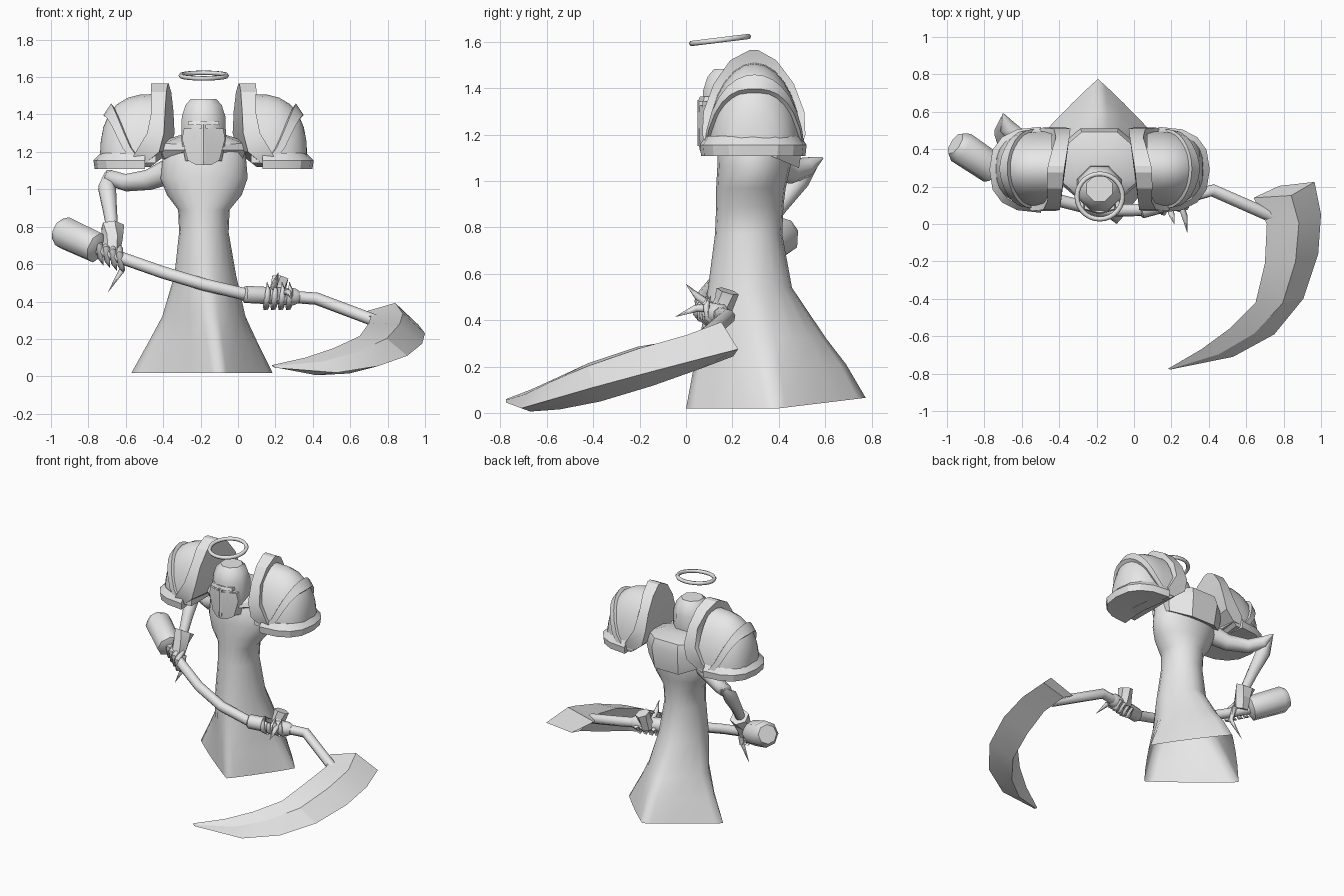
import bpy, bmesh, math
from mathutils import Vector

CX = -0.184                                  # symmetry plane of the figure
grey = bpy.data.materials.new("plain grey")
grey.diffuse_color = (0.8, 0.8, 0.8, 1)


def finish(name, bm, angle):
    bmesh.ops.remove_doubles(bm, verts=bm.verts, dist=0.0003)
    bmesh.ops.recalc_face_normals(bm, faces=bm.faces)
    me = bpy.data.meshes.new(name)
    bm.to_mesh(me)
    bm.free()
    me.materials.append(grey)
    ob = bpy.data.objects.new(name, me)
    bpy.context.collection.objects.link(ob)
    bpy.ops.object.select_all(action='DESELECT')
    ob.select_set(True)
    bpy.context.view_layer.objects.active = ob
    bpy.ops.object.shade_smooth_by_angle(angle=math.radians(angle))
    return ob


def loft(name, rings, caps=(True, True), angle=32, flip=False):
    """Skin closed rings of equal length; flip mirrors across the figure."""
    bm = bmesh.new()
    rows = [[bm.verts.new((2 * CX - p[0] if flip else p[0], p[1], p[2])) for p in r]
            for r in rings]
    n = len(rows[0])
    for a, b in zip(rows, rows[1:]):
        for i in range(n):
            j = (i + 1) % n
            bm.faces.new((a[i], a[j], b[j], b[i]))
    if caps[0]:
        bm.faces.new(rows[0])
    if caps[1]:
        bm.faces.new(rows[-1])
    return finish(name, bm, angle)


def spow(v, e):
    return math.copysign(abs(v) ** e, v)


def ring(z, x0, x1, y0, y1, p=2, n=20, tilt=0, turn=0, skew=0, lift=0):
    """Superellipse ring: p=1 diamond, p=2 ellipse; tilt and lift raise the back."""
    out = []
    for i in range(n):
        a = 2 * math.pi * (i + turn) / n
        c, s = spow(math.cos(a), 2 / p), spow(math.sin(a), 2 / p)
        out.append(((x0 + x1) / 2 + c * (x1 - x0) / 2 + skew * max(0, -s),
                    (y0 + y1) / 2 + s * (y1 - y0) / 2, z + tilt * s + lift * max(0, s)))
    return out


def tube(name, pts, radii, n=8, angle=62):
    pts = [Vector(p) for p in pts]
    rings = []
    for i, (p, r) in enumerate(zip(pts, radii)):
        d = (pts[min(i + 1, len(pts) - 1)] - pts[max(i - 1, 0)]).normalized()
        u = d.cross(Vector((0.31, 0.52, 0.8))).normalized()
        v = d.cross(u)
        rings.append([p + r * (u * math.cos(2 * math.pi * k / n) + v * math.sin(2 * math.pi * k / n))
                      for k in range(n)])
    return loft(name, rings, angle=angle)


# Robe: diamond hem, waist, chest
loft("robe", [
    ring(0.018, -0.57, 0.185, 0.0, 0.775, 1.05, skew=0.10, lift=0.047),
    ring(0.18, -0.48, 0.105, 0.03, 0.69, 1.2, skew=0.07, lift=0.03),
    ring(0.32, -0.405, 0.04, 0.06, 0.605, 1.4, skew=0.04),
    ring(0.54, -0.34, -0.01, 0.095, 0.457, 1.8),
    ring(0.77, -0.315, -0.05, 0.125, 0.415),
    ring(0.89, -0.32, -0.045, 0.13, 0.42),
    ring(0.97, -0.38, 0.02, 0.13, 0.43),
    ring(1.06, -0.415, 0.052, 0.135, 0.45),
    ring(1.2, -0.40, 0.04, 0.14, 0.45),
    ring(1.25, -0.34, -0.04, 0.17, 0.42)], caps=(False, True), angle=100)

# Collar: faceted tub, hanging lower at the back, rounded on top
loft("collar", [
    ring(1.13, -0.41, 0.04, 0.13, 0.50, 2.2, 8, -0.08, 0.5),
    ring(1.21, -0.43, 0.06, 0.11, 0.525, 2.2, 8, 0.0, 0.5),
    ring(1.255, -0.41, 0.04, 0.12, 0.505, 2.2, 8, 0.02, 0.5),
    ring(1.285, -0.32, -0.05, 0.17, 0.41, 2.2, 8, 0.01, 0.5)], angle=34)

# Helmet
loft("helmet", [ring(z, CX - r, CX + r, 0.19 - r, 0.19 + r, 2, 8, 0, 0.5) for z, r in
     [(1.15, 0.105), (1.27, 0.130), (1.39, 0.126), (1.45, 0.105), (1.482, 0.075)]], angle=48)


def wedge(name, rows):
    """Face plate pieces pointed forward: rows of (z, half width, nose y, side y)."""
    loft(name, [[(CX - w, s, z), (CX, f, z), (CX + w, s, z), (CX + w, 0.2, z), (CX - w, 0.2, z)]
                for z, w, f, s in rows], angle=15)


wedge("face_guard", [(1.13, 0.04, 0.06, 0.075), (1.155, 0.085, 0.055, 0.095),
                     (1.27, 0.115, 0.05, 0.10), (1.325, 0.105, 0.055, 0.095)])
wedge("brow", [(1.343, 0.085, 0.052, 0.075), (1.365, 0.08, 0.06, 0.08)])
wedge("nose_guard", [(1.15, 0.012, 0.05, 0.055), (1.35, 0.012, 0.05, 0.055)])

# Halo
bpy.ops.mesh.primitive_torus_add(major_radius=0.122, minor_radius=0.013, major_segments=28,
                                 minor_segments=6, location=(-0.183, 0.147, 1.608),
                                 rotation=(math.radians(7), 0, 0))
halo = bpy.context.object
halo.name = "halo"
halo.data.materials.append(grey)
bpy.ops.object.shade_smooth_by_angle(angle=math.radians(65))


def dome(t, a, k=1.0):
    s = max(0.0, 1 - t ** 2.8) ** (1 / 2.8)
    return (0.07 + 0.30 * t * k, 0.295 + 0.205 * s * k * math.cos(a),
            1.14 + 0.37 * s * k * math.sin(a))


def sheared(x, y, z):
    return (x + 0.13 * (0.29 - y), y, z)


# Shoulder armour, both sides
ARCH = [math.pi * i / 14 for i in range(15)]
for side, flip in (("right", False), ("left", True)):
    loft(side + "_shoulder_dome", [[dome(t, a) for a in ARCH]
         for t in (0, 0.3, 0.5, 0.7, 0.84, 0.94, 0.985, 0.999)], flip=flip, angle=45)
    # upright flange beside the head, front edge turned outward
    loft(side + "_shoulder_flange",
         [[sheared(x0, y0, z), sheared(x1, y0, z), sheared(x1, y1, z), sheared(x0, y1, z)]
          for z, x0, x1, y0, y1 in [
             (1.12, 0.125, 0.20, 0.10, 0.49), (1.20, 0.025, 0.15, 0.07, 0.515),
             (1.30, 0.0, 0.09, 0.075, 0.51), (1.42, 0.0, 0.072, 0.12, 0.465),
             (1.52, 0.002, 0.085, 0.19, 0.39), (1.565, 0.005, 0.095, 0.275, 0.31)]],
         flip=flip, angle=25)
    # raised chevron band over the dome
    band = []
    for a in ARCH:
        t = 0.24 + 0.51 * max(0, math.sin(a)) ** 0.65
        band.append([dome(t, a, 0.97), dome(t, a, 1.065), dome(t + 0.13, a, 1.065), dome(t + 0.13, a, 0.97)])
    loft(side + "_shoulder_chevron", band, flip=flip, angle=35)
    # flared bottom rim with closed underside
    rim = []
    for i in range(9):
        a = math.pi * (i / 8 - 0.5)
        c, s = spow(math.cos(a), 0.8), spow(math.sin(a), 0.8)
        rim.append([(0.13 + rx * c, 0.29 + ry * s, z) for rx, ry, z in
                    [(0, 0, 1.13), (0.268, 0.225, 1.108), (0.275, 0.23, 1.155), (0.235, 0.205, 1.195)]])
    loft(side + "_shoulder_rim", rim, flip=flip, angle=25)

# Left arm with pointed elbow and flared cuff
tube("left_upper_arm", [(-0.36, 0.33, 1.10), (-0.48, 0.38, 1.05), (-0.60, 0.45, 1.035),
                        (-0.68, 0.52, 1.06), (-0.70, 0.59, 1.10)],
     [0.07, 0.055, 0.047, 0.045, 0.004])
tube("left_forearm", [(-0.70, 0.57, 1.09), (-0.70, 0.49, 1.01), (-0.685, 0.40, 0.89),
                      (-0.67, 0.32, 0.77)], [0.012, 0.05, 0.038, 0.03])
tube("left_cuff", [(-0.67, 0.345, 0.80), (-0.672, 0.31, 0.74), (-0.68, 0.28, 0.66)],
     [0.066, 0.056, 0.05], 6, 20)
tube("right_cuff", [(0.225, 0.18, 0.525), (0.215, 0.165, 0.475), (0.205, 0.14, 0.42)],
     [0.05, 0.045, 0.05], 6, 20)

# Clawed fingers wrapped round the shaft
for i in range(4):
    x = -0.74 + 0.036 * i
    y, z = 0.275 - 0.55 * (x + 0.68), 0.655 - 0.4 * (x + 0.68)
    tube("left_finger", [(x, y + 0.03, z + 0.05), (x, y - 0.05, z + 0.02), (x + 0.005, y - 0.045, z - 0.045),
                         (x + 0.02, y + 0.015, z - 0.085)], [0.016, 0.019, 0.016, 0.001], 5, 75)
    x = 0.15 + 0.04 * i
    y, z = 0.12 + 0.25 * (x - 0.2), 0.43
    tube("right_finger", [(x, y + 0.05, z - 0.01), (x, y + 0.01, z - 0.06), (x + 0.005, y - 0.045, z - 0.02),
                          (x + 0.01, y - 0.05, z + 0.03), (x + 0.005, y - 0.03, z + 0.075)],
         [0.016, 0.019, 0.018, 0.014, 0.001], 5, 75)
for name, pts in {
        "left_thumb": [(-0.63, 0.28, 0.66), (-0.62, 0.25, 0.57), (-0.695, 0.27, 0.45)],
        "right_thumb": [(0.19, 0.11, 0.46), (0.20, 0.05, 0.50), (0.215, 0.0, 0.555)],
        "right_long_claw": [(0.25, 0.10, 0.45), (0.27, 0.04, 0.45), (0.285, -0.045, 0.415)]}.items():
    tube(name, pts, [0.018, 0.017, 0.001], 5, 75)

# Scythe shaft, grip and faceted pommel
tube("shaft", [(-0.76, 0.30, 0.685), (-0.62, 0.225, 0.632), (-0.40, 0.125, 0.555), (-0.18, 0.07, 0.49),
               (0.04, 0.075, 0.438), (0.22, 0.125, 0.43), (0.42, 0.18, 0.415), (0.74, 0.04, 0.295)],
     [0.034] * 8, 8)
tube("grip", [(0.03, 0.072, 0.44), (0.04, 0.075, 0.438), (0.30, 0.145, 0.425), (0.325, 0.15, 0.423)],
     [0.034, 0.048, 0.048, 0.034], 8, 46)
tube("pommel", [(-0.955, 0.43, 0.782), (-0.925, 0.41, 0.767), (-0.755, 0.295, 0.688), (-0.74, 0.285, 0.68)],
     [0.065, 0.09, 0.085, 0.05], 8, 46)

# Scythe blade: diamond section swept along inner and outer edges
up = Vector((0.38, -0.3, 0.87)).normalized()
blade = []
for inner, outer, top, low in [
        ((0.64, 0.14, 0.335), (0.965, 0.225, 0.275), 0.10, 0.07),
        ((0.71, 0.0, 0.32), (1.0, 0.05, 0.23), 0.07, 0.10),
        ((0.70, -0.21, 0.285), (0.985, -0.16, 0.175), 0.055, 0.13),
        ((0.65, -0.42, 0.215), (0.905, -0.40, 0.11), 0.045, 0.13),
        ((0.51, -0.56, 0.15), (0.75, -0.59, 0.055), 0.035, 0.10),
        ((0.36, -0.67, 0.10), (0.53, -0.71, 0.02), 0.022, 0.062),
        ((0.18, -0.775, 0.06), (0.20, -0.777, 0.045), 0.003, 0.003)]:
    a, b = Vector(inner), Vector(outer)
    m = (a + b) / 2
    blade.append([a, m + up * top, b, m - up * low])
loft("blade", blade, angle=15)
